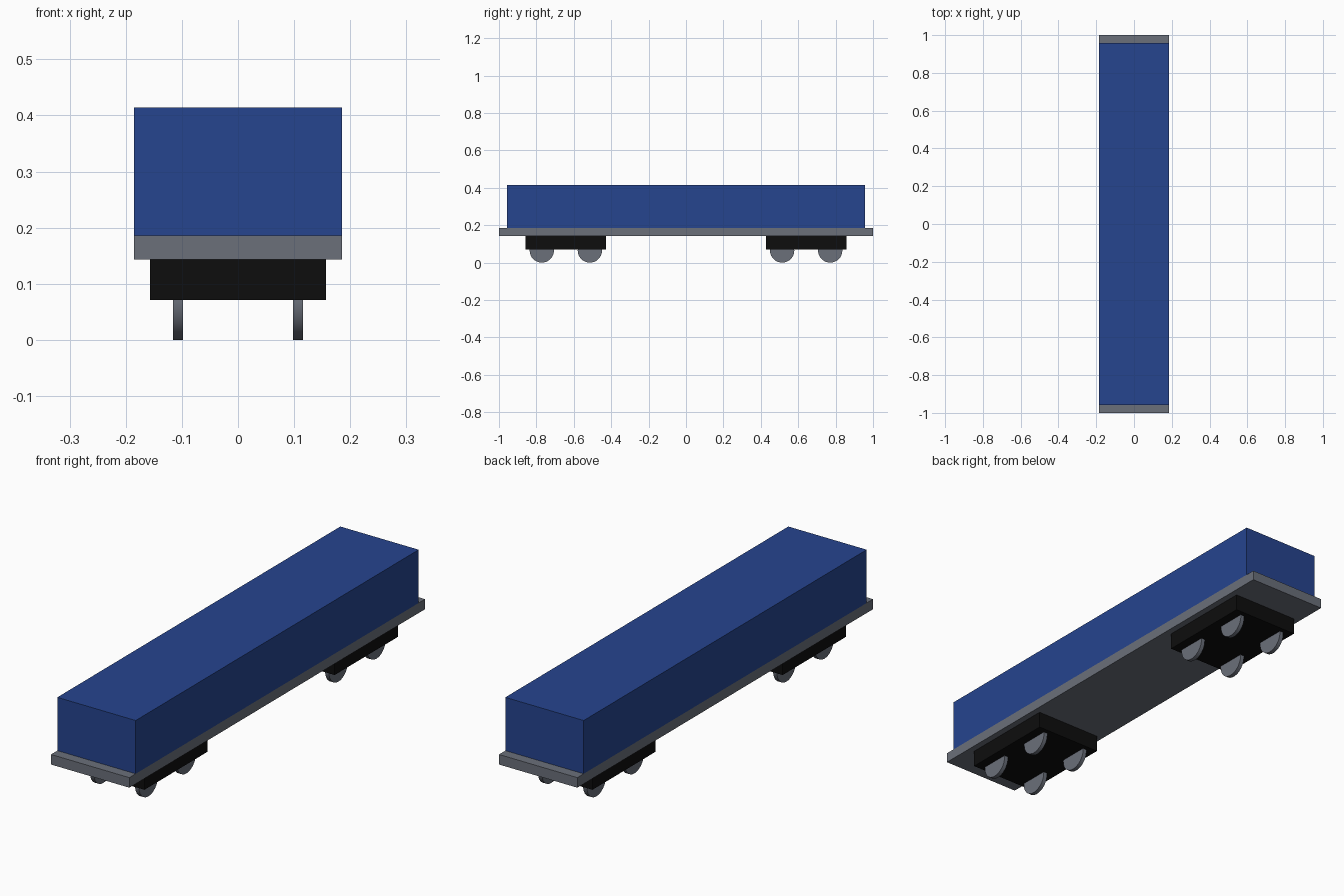
import bpy
import math

cube = bpy.data.objects.get("Cube")
if cube:
    bpy.data.objects.remove(cube, do_unlink=True)


def material(name, rgb):
    mat = bpy.data.materials.new(name)
    mat.use_nodes = True
    color = (*rgb, 1.0)
    mat.diffuse_color = color
    mat.node_tree.nodes["Principled BSDF"].inputs["Base Color"].default_value = color
    return mat


blue = material("blue_paint", (0.019, 0.058, 0.275))
grey = material("grey_steel", (0.145, 0.16, 0.195))
black = material("black_frame", (0.004, 0.004, 0.004))


def finish(obj, name, mat):
    obj.name = name
    obj.data.name = name
    obj.data.materials.append(mat)


def box(name, mat, width, length, bottom, top, y=0.0):
    bpy.ops.mesh.primitive_cube_add(size=1, location=(0, y, (bottom + top) / 2))
    obj = bpy.context.object
    obj.scale = (width, length, top - bottom)
    bpy.ops.object.transform_apply(location=False, rotation=False, scale=True)
    finish(obj, name, mat)


def wheel(name, x, y, radius=0.065, thickness=0.018):
    bpy.ops.mesh.primitive_cylinder_add(
        vertices=32, radius=radius, depth=thickness,
        location=(x, y, radius), rotation=(0, math.pi / 2, 0))
    bpy.ops.object.shade_smooth_by_angle(angle=math.radians(30))
    finish(bpy.context.object, name, grey)


# Wagon body and deck
box("deck", grey, 0.371, 2.0, 0.143, 0.186)
box("cargo_body", blue, 0.371, 1.914, 0.186, 0.414)

# Two bogies with four wheels each
for end, y_sign in (("front", -1), ("rear", 1)):
    box(f"{end}_bogie", black, 0.314, 0.428, 0.0715, 0.143, y_sign * 0.643)
    for place, y in (("inner", 0.514), ("outer", 0.771)):
        for side, x_sign in (("left", 1), ("right", -1)):
            wheel(f"{end}_{place}_{side}_wheel", x_sign * 0.107, y_sign * y)
